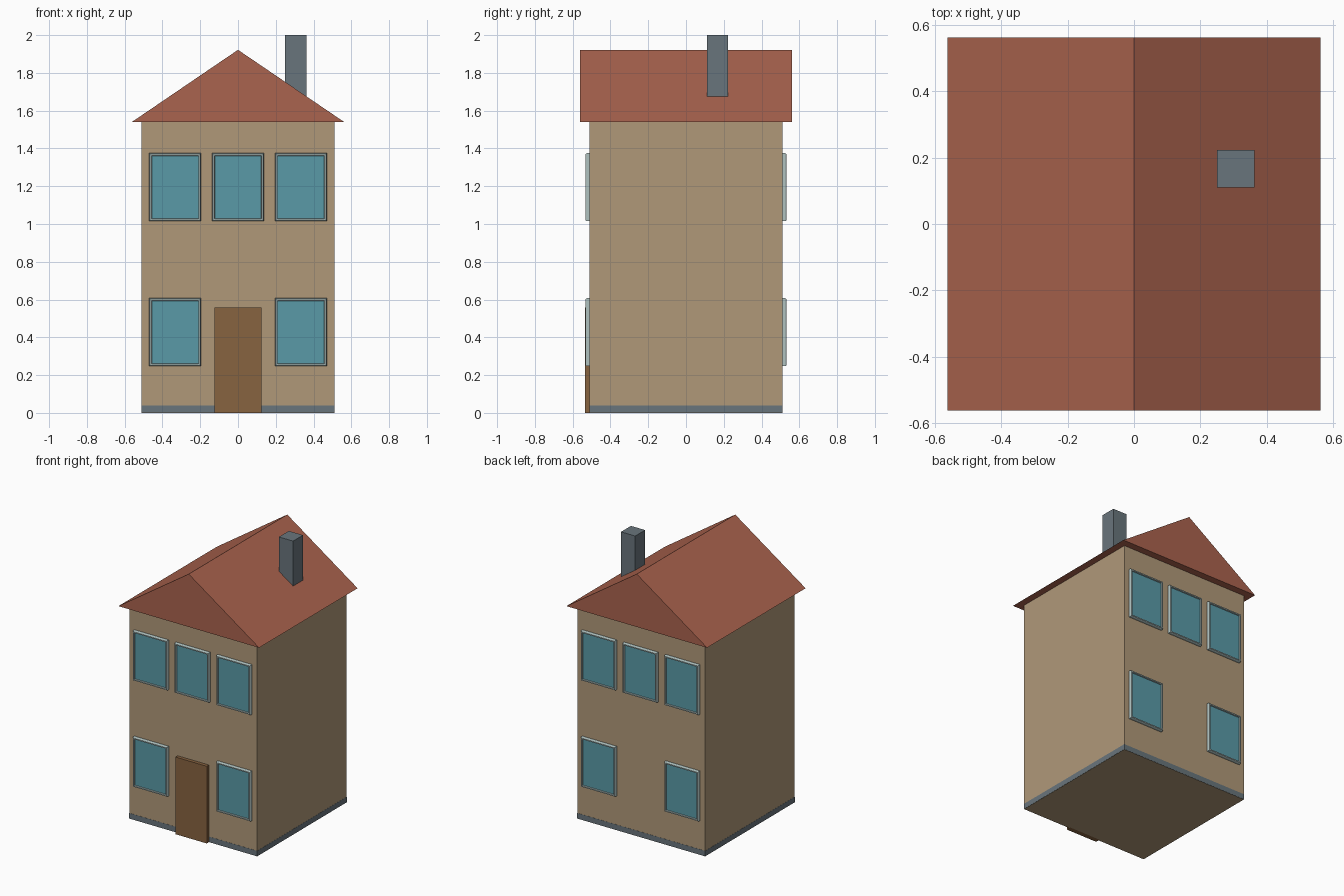
import bpy
import bmesh
from math import pi
from mathutils import Matrix

default = bpy.data.objects.get("Cube")
if default:
    bpy.data.objects.remove(default, do_unlink=True)


def linear(c):
    c /= 255
    return c / 12.92 if c <= 0.04045 else ((c + 0.055) / 1.055) ** 2.4


def material(name, *rgb):
    colour = [linear(c) for c in rgb] + [1]
    mat = bpy.data.materials.new(name)
    mat.use_nodes = True
    mat.diffuse_color = colour
    mat.node_tree.nodes["Principled BSDF"].inputs["Base Color"].default_value = colour
    return mat


WALL = material("tan wall", 176, 153, 121)
ROOF = material("red roof", 170, 99, 78)
STONE = material("grey stone", 105, 117, 124)
DOOR = material("brown door", 135, 99, 64)
GLASS = material("blue glass", 90, 154, 167)
FRAME = material("pale frame", 176, 194, 192)


def add_object(name, bm, *mats):
    bmesh.ops.recalc_face_normals(bm, faces=bm.faces)
    mesh = bpy.data.meshes.new(name)
    bm.to_mesh(mesh)
    bm.free()
    for mat in mats:
        mesh.materials.append(mat)
    obj = bpy.data.objects.new(name, mesh)
    bpy.context.collection.objects.link(obj)
    return obj


def box(name, low, high, mat):
    bm = bmesh.new()
    size = [h - l for l, h in zip(low, high)]
    centre = [(h + l) / 2 for l, h in zip(low, high)]
    bmesh.ops.create_cube(bm, size=1, matrix=Matrix.Translation(centre) @ Matrix.Diagonal((*size, 1)))
    return add_object(name, bm, mat)


def window(name, x, z, turn):
    """Chamfered frame around a recessed pane, on the front wall turned about z."""
    width, height = 0.137, 0.18
    # Each ring: inset from the outer edge, and y position
    steps = [(0, -0.505), (0, -0.524), (0.004, -0.532), (0.012, -0.532), (0.014, -0.523)]
    bm = bmesh.new()
    rings = []
    for inset, y in steps:
        w, h = width - inset, height - inset
        rings.append([bm.verts.new((x + sx * w, y, z + sz * h))
                      for sx, sz in ((-1, -1), (1, -1), (1, 1), (-1, 1))])
    for a, b in zip(rings, rings[1:]):
        for i in range(4):
            j = (i + 1) % 4
            bm.faces.new((a[i], a[j], b[j], b[i]))
    bm.faces.new(rings[0])
    bm.faces.new(rings[-1]).material_index = 1
    bmesh.ops.rotate(bm, verts=bm.verts, cent=(0, 0, 0), matrix=Matrix.Rotation(turn, 3, "Z"))
    add_object(name, bm, FRAME, GLASS)


# Walls and foundation
W, EAVE = 0.51, 1.54
box("walls", (-W, -W, 0), (W, W, EAVE), WALL)
F = W + 0.001
box("foundation", (-F, -F, 0.001), (F, F, 0.04), STONE)

# Gabled roof
R = 0.562
bm = bmesh.new()
ends = [[bm.verts.new((x, y, z)) for x, z in ((-R, EAVE), (R, EAVE), (0, 1.922))] for y in (-R, R)]
for end in ends:
    bm.faces.new(end)
for i in range(3):
    j = (i + 1) % 3
    bm.faces.new((ends[0][i], ends[0][j], ends[1][j], ends[1][i]))
add_object("roof", bm, ROOF)

# Chimney and door
box("chimney", (0.25, 0.11, 1.6), (0.363, 0.223, 2), STONE)
box("front_door", (-0.125, -0.535, 0), (0.125, -0.5, 0.557), DOOR)

# Windows, three above and two below on both the front and the back
for side, turn in (("front", 0), ("back", pi)):
    for floor, z, columns in (("lower", 0.427, (-1, 1)), ("upper", 1.195, (-1, 0, 1))):
        for c in columns:
            place = ("middle", "left", "right")[c if turn == 0 else -c]
            window(f"{side}_{floor}_{place}_window", c * 0.333, z, turn)
